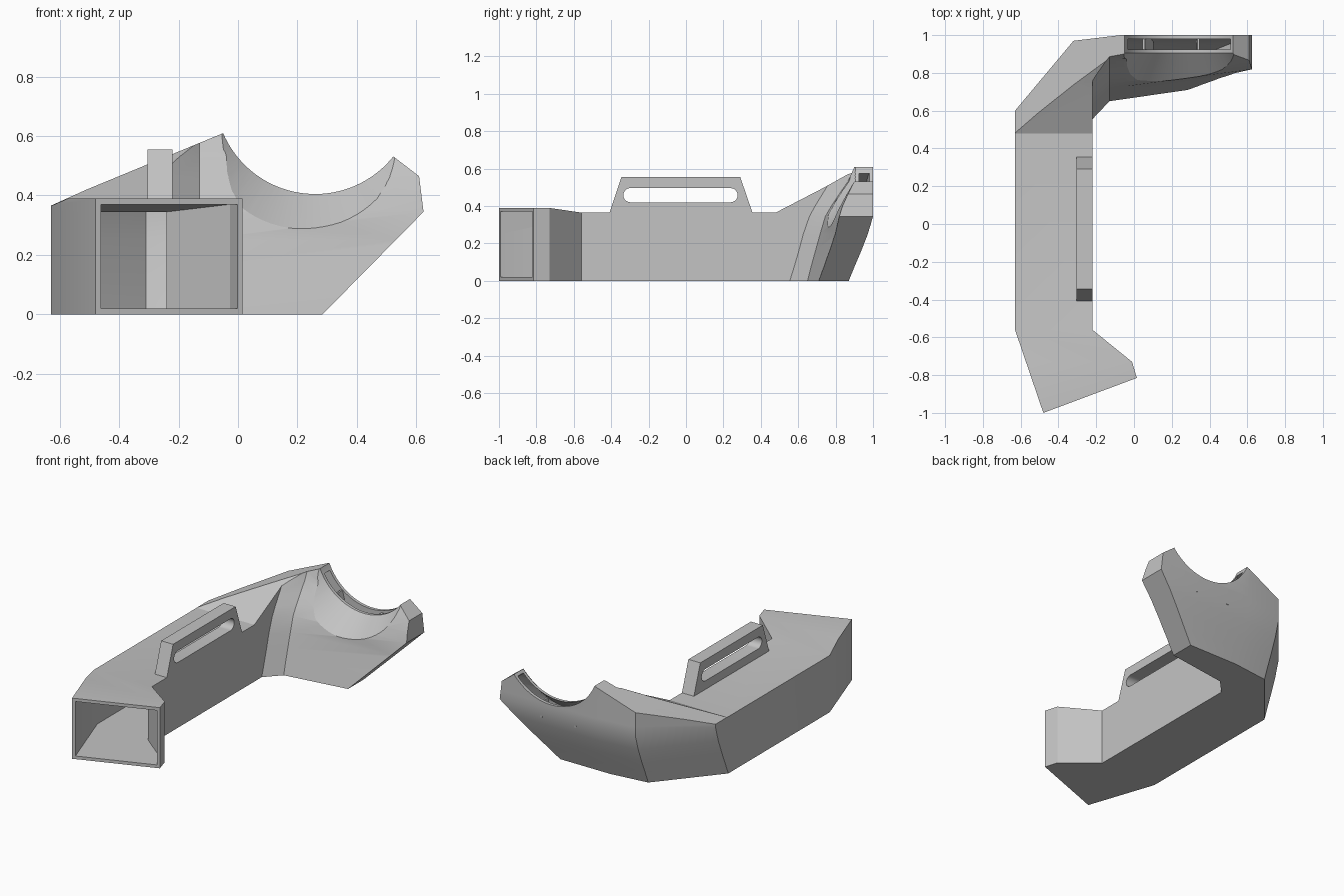
import bpy, bmesh, math
from mathutils import Matrix, Vector

if "Cube" in bpy.data.objects:
    bpy.data.objects.remove(bpy.data.objects["Cube"], do_unlink=True)

grey = bpy.data.materials.new("light_grey_plastic")
grey.use_nodes = True
colour = (0.55, 0.55, 0.55, 1)
grey.diffuse_color = colour
grey.node_tree.nodes["Principled BSDF"].inputs["Base Color"].default_value = colour

CX, CZ, R = 0.26, 0.742, 0.337   # round cut-out in the nozzle
WALL = 0.02


def finish(name, bm):
    bmesh.ops.recalc_face_normals(bm, faces=bm.faces)
    mesh = bpy.data.meshes.new(name)
    bm.to_mesh(mesh)
    bm.free()
    mesh.materials.append(grey)
    obj = bpy.data.objects.new(name, mesh)
    bpy.context.collection.objects.link(obj)
    return obj


def loft(name, rings):
    """Skin a stack of equal-length rings and cap both ends."""
    bm = bmesh.new()
    rows = [[bm.verts.new(p) for p in ring] for ring in rings]
    n = len(rows[0])
    for low, high in zip(rows, rows[1:]):
        for i in range(n):
            j = (i + 1) % n
            bm.faces.new((low[i], low[j], high[j], high[i]))
    bm.faces.new(rows[0][::-1])
    bm.faces.new(rows[-1])
    return finish(name, bm)


def prism(name, points, axis, start, end):
    """Extrude a side (axis x) or front (axis y) outline."""
    place = (lambda p, d: (d, *p)) if axis == "x" else (lambda p, d: (p[0], d, p[1]))
    return loft(name, [[place(p, d) for p in points] for d in (start, end)])


def boolean(obj, tool, operation):
    mod = obj.modifiers.new("cut", "BOOLEAN")
    mod.operation, mod.object, mod.solver = operation, tool, "EXACT"
    bpy.context.view_layer.objects.active = obj
    bpy.ops.object.modifier_apply(modifier=mod.name)
    bpy.data.objects.remove(tool, do_unlink=True)


def inset(points, t):
    """Move every edge of a counter-clockwise outline inwards by t."""
    result = []
    for i, p in enumerate(points):
        p = Vector(p)
        a = (p - Vector(points[i - 1])).normalized()
        b = (Vector(points[(i + 1) % len(points)]) - p).normalized()
        na, nb = Vector((-a.y, a.x)), Vector((-b.y, b.x))
        result.append(p + (na + nb) * t / (1 + na.dot(nb)))
    return result


# Height, three inner-wall depths, lean of the outer wall
LEVELS = [
    (0.0, 0.555, 0.65, 0.76, -0.13), (0.08, 0.58, 0.67, 0.777, -0.097),
    (0.16, 0.603, 0.692, 0.793, -0.063), (0.25, 0.627, 0.717, 0.81, -0.028),
    (0.345, 0.66, 0.745, 0.82, 0), (0.405, 0.693, 0.78, 0.84, 0),
    (0.465, 0.73, 0.82, 0.868, 0), (0.53, 0.77, 0.865, 0.905, 0),
    (0.62, 0.80, 0.905, 0.906, 0),
]


def plan_loft(name, hollow):
    rings = []
    for z, e, f, g, lean in LEVELS:
        plan = [(-0.48, -1.0), (0.015, -0.815), (-0.01, -0.73), (-0.22, -0.56),
                (-0.22, e), (-0.13, f), (0.63, g), (0.63, 1 + lean),
                (-0.07, 1 + lean), (-0.32, 0.97 + lean), (-0.63, 0.6 + lean),
                (-0.63, -0.56)]
        if hollow:
            plan = inset(plan, WALL)
            # run the cavity out through the inlet mouth
            plan[0] += Vector((0.014, -0.04))
            plan[1] += Vector((0.014, -0.04))
            z = max(z, WALL) if z < 0.6 else 0.7
        rings.append([(x, y, z) for x, y in plan])
    return loft(name, rings)


def flare(shift):
    """Cone that thins the nozzle towards the round cut-out."""
    bm = bmesh.new()
    y0, y1 = 0.68, 0.91
    slope = 0.84
    bmesh.ops.create_cone(
        bm, cap_ends=True, segments=96, depth=y1 - y0,
        radius1=R + slope * (0.905 - y0), radius2=R + slope * (0.905 - y1),
        matrix=Matrix.Translation((CX, (y0 + y1) / 2 + shift, CZ))
        @ Matrix.Rotation(-math.pi / 2, 4, "X"))
    return finish("flare_cutter", bm)


# Outer shell
duct = plan_loft("air_duct", False)
side = [(-1.1, -0.1), (1.1, -0.1), (1.1, 0.615), (0.9, 0.612), (0.87, 0.573),
        (0.74, 0.5), (0.48, 0.365), (-0.56, 0.365), (-0.73, 0.39), (-1.1, 0.39)]
boolean(duct, prism("side_limit", side, "x", -1, 1), "INTERSECT")

a0 = math.atan2(0.53 - CZ, 0.525 - CX)
a1 = math.atan2(0.61 - CZ, -0.05 - CX) - 0.0
a1 = a1 if a1 < a0 else a1 - 2 * math.pi
arc = [(CX + R * math.cos(a0 + (a1 - a0) * i / 40),
        CZ + R * math.sin(a0 + (a1 - a0) * i / 40)) for i in range(41)]
front = [(-0.7, -0.1), (0.185, -0.1), (0.285, 0), (0.625, 0.345), (0.61, 0.465)]
front += arc + [(-0.51, 0.42), (-0.63, 0.366), (-0.7, 0.34)]
boolean(duct, prism("front_limit", front, "y", -1.2, 1.2), "INTERSECT")
boolean(duct, flare(0), "DIFFERENCE")

# Hollow air passage, open at the inlet and along the round slot
cavity = plan_loft("cavity", True)
side_in = [(-1.2, -0.1), (1.1, -0.1), (1.1, 0.8), (0.92, 0.8), (0.92, 0.6),
           (0.87, 0.55), (0.74, 0.48), (0.48, 0.345), (-0.57, 0.345),
           (-0.74, 0.37), (-1.2, 0.37)]
boolean(cavity, prism("side_limit", side_in, "x", -1, 1), "INTERSECT")
front_in = [(-0.7, -0.1), (0.157, -0.1), (0.603, 0.35), (0.59, 0.455), (0.51, 0.51),
            (0.51, 0.75), (-0.03, 0.75), (-0.03, 0.575), (-0.085, 0.575),
            (-0.51, 0.398), (-0.63, 0.345), (-0.7, 0.32)]
boolean(cavity, prism("front_limit", front_in, "y", -1.3, 1.3), "INTERSECT")
boolean(cavity, flare(WALL), "DIFFERENCE")
boolean(duct, cavity, "DIFFERENCE")

# Guide vanes inside the slot
for name, top, foot in (("left_vane", 0.335, 0.33), ("right_vane", 0.045, 0.09)):
    z = CZ - math.sqrt(R * R - (top - CX) ** 2) - 0.012
    outline = [(foot, 0.3), (foot + 0.012, 0.3), (top + 0.012, z), (top, z)]
    prism(name, outline, "y", 0.915, 0.99)

# Carrying handle with a rounded slot
handle = prism("handle", [(-0.41, 0.36), (0.357, 0.36), (0.29, 0.555), (-0.345, 0.555)],
               "x", -0.305, -0.22)
slot = []
for centre, start in ((0.238, -90), (-0.297, 90)):
    for i in range(13):
        a = math.radians(start + 15 * i)
        slot.append((centre + 0.038 * math.cos(a), 0.458 + 0.038 * math.sin(a)))
boolean(handle, prism("slot_cutter", slot, "x", -0.4, -0.1), "DIFFERENCE")

# Smooth the curved surfaces, keep the corners sharp
for obj in (duct, handle):
    bpy.ops.object.select_all(action="DESELECT")
    obj.select_set(True)
    bpy.context.view_layer.objects.active = obj
    bpy.ops.object.shade_smooth_by_angle(angle=math.radians(20))
